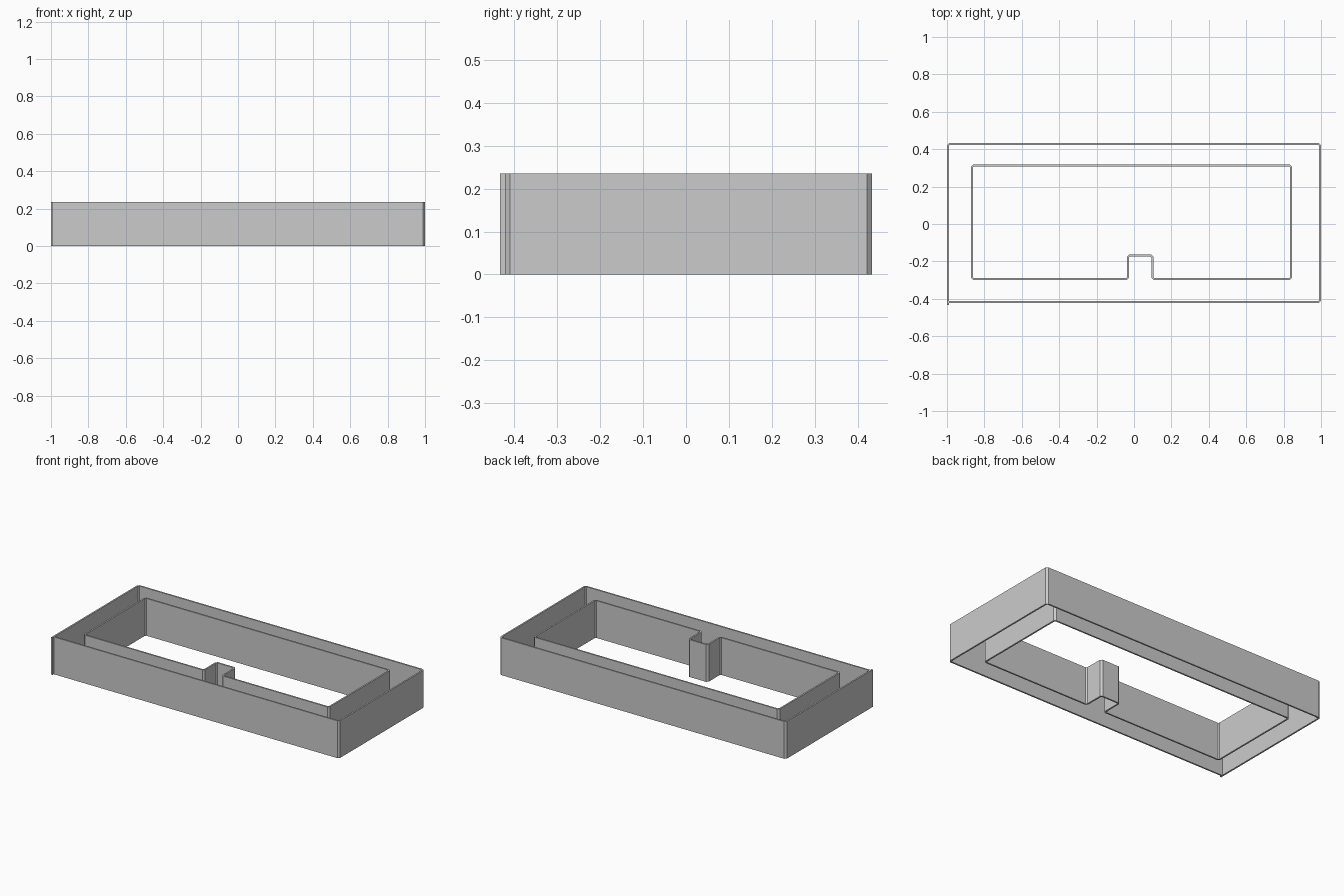
import bpy, bmesh
from mathutils import Vector

HEIGHT = 0.235
HALF = 0.005      # half the wall thickness
CUT = 0.009       # corner chamfer on the wall's centre line

if "Cube" in bpy.data.objects:
    bpy.data.objects.remove(bpy.data.objects["Cube"], do_unlink=True)

grey = bpy.data.materials.new("plain grey")
grey.use_nodes = True
grey.diffuse_color = (0.6, 0.6, 0.6, 1)
grey.node_tree.nodes["Principled BSDF"].inputs["Base Color"].default_value = (0.6, 0.6, 0.6, 1)


def chamfered(corners, closed):
    """Replace each corner of a plan outline with a small diagonal cut."""
    pts = [Vector(c) for c in corners]
    n, out = len(pts), []
    for i, p in enumerate(pts):
        if not closed and i in (0, n - 1):
            out.append(p)
            continue
        for q in (pts[i - 1], pts[(i + 1) % n]):
            out.append(p + (q - p).normalized() * CUT)
    return out


def offset(path, dist, closed):
    """Shift a plan outline sideways with mitred joins."""
    n, out = len(path), []
    for i, p in enumerate(path):
        before = p - path[i - 1] if closed or i > 0 else path[1] - p
        after = path[(i + 1) % n] - p if closed or i < n - 1 else before
        na, nb = (Vector((-d.y, d.x)).normalized() for d in (before, after))
        out.append(p + (na + nb) * dist / (1 + na.dot(nb)))
    return out


def wall(name, corners, closed):
    """Raise a thin upright wall along a plan outline."""
    path = chamfered(corners, closed)
    n = len(path)
    bm = bmesh.new()
    sides = [[bm.verts.new((p.x, p.y, 0)) for p in offset(path, s * HALF, closed)]
             for s in (-1, 1)]
    for i in range(n if closed else n - 1):
        j = (i + 1) % n
        bm.faces.new((sides[0][i], sides[0][j], sides[1][j], sides[1][i]))
    top = bmesh.ops.extrude_face_region(bm, geom=bm.faces[:], use_keep_orig=True)
    moved = [v for v in top["geom"] if isinstance(v, bmesh.types.BMVert)]
    bmesh.ops.translate(bm, verts=moved, vec=(0, 0, HEIGHT))
    bmesh.ops.recalc_face_normals(bm, faces=bm.faces[:])
    mesh = bpy.data.meshes.new(name)
    bm.to_mesh(mesh)
    bm.free()
    mesh.materials.append(grey)
    obj = bpy.data.objects.new(name, mesh)
    bpy.context.collection.objects.link(obj)


# Outer wall: starts at the stub past the front corner and runs round to meet it
L, R, BACK, FRONT = -0.995, 0.995, 0.428, -0.417
wall("outer_wall", [(L, -0.433), (L, BACK), (R, BACK), (R, FRONT), (L, FRONT)], False)

# Inner wall: closed loop with a square notch in the front side
l, r, back, front = -0.866, 0.84, 0.313, -0.295
n0, n1, notch = -0.032, 0.098, -0.168
wall("inner_wall", [(l, front), (l, back), (r, back), (r, front),
                    (n1, front), (n1, notch), (n0, notch), (n0, front)], True)
